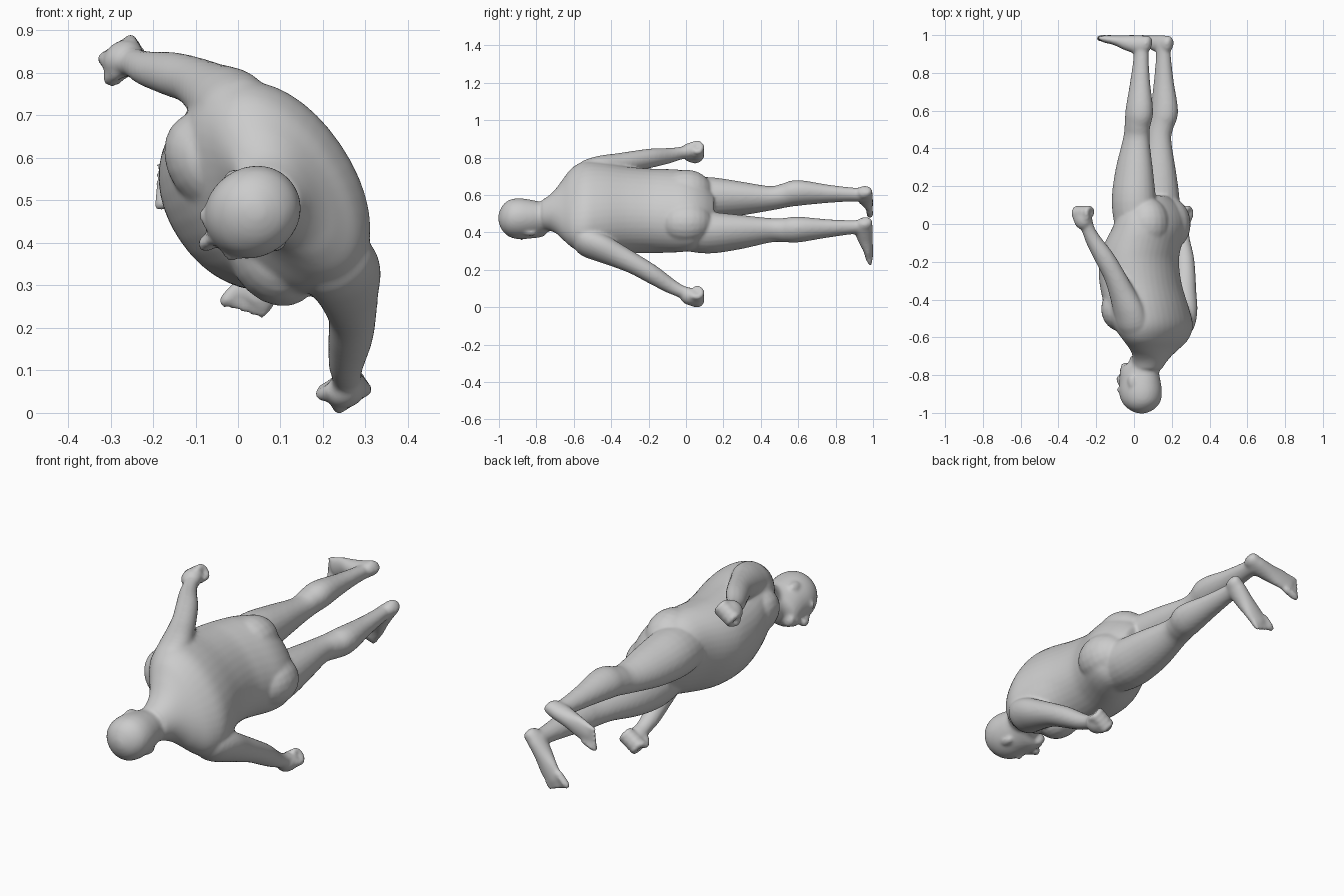
import bpy, bmesh, math
from mathutils import Vector, Matrix

# Body frame: s = sideways, f = forwards, h = height above the soles.
SIDE = Vector((0.56, 0, -0.83)).normalized()
FRONT = Vector((-0.83, 0, -0.56)).normalized()
ORIGIN = Vector((0.09, 1.0, 0.51))


def P(s, f, h):
    return ORIGIN + SIDE * s + FRONT * f + Vector((0, -h, 0))


UP = Vector((0, -1, 0))
bm = bmesh.new()


def smooth_rows(rows, n=4):
    """Catmull-Rom interpolation of any rows of numbers."""
    out = []
    for i in range(len(rows) - 1):
        a, b = rows[max(i - 1, 0)], rows[i]
        c, d = rows[i + 1], rows[min(i + 2, len(rows) - 1)]
        for k in range(n):
            t = k / n
            out.append([0.5 * (2*q + (r-p)*t + (2*p-5*q+4*r-u)*t*t + (3*q-p-3*r+u)*t**3)
                        for p, q, r, u in zip(a, b, c, d)])
    return out + [list(rows[-1])]


def skin(rings):
    """Closed loft through rings of points."""
    rings = [[bm.verts.new(p) for p in r] for r in rings]
    faces = [bm.faces.new(rings[0]), bm.faces.new(rings[-1][::-1])]
    n = len(rings[0])
    for a, b in zip(rings, rings[1:]):
        for i in range(n):
            j = (i + 1) % n
            faces.append(bm.faces.new((a[j], a[i], b[i], b[j])))
    bmesh.ops.recalc_face_normals(bm, faces=faces)


def trunk(rows, power=2.0, n=40):
    """Level rings from height, half width, front and back depth, sideways shift."""
    rings = []
    for h, w, f, b, shift in smooth_rows(rows):
        ring = []
        for i in range(n):
            c, s = math.cos(2*math.pi*i/n), math.sin(2*math.pi*i/n)
            x = math.copysign(abs(c) ** (2/power), c) * w + shift
            y = math.copysign(abs(s) ** (2/power), s) * (f + b) / 2 + (f - b) / 2
            ring.append(P(x, y, h))
        rings.append(ring)
    skin(rings)


def limb(rows, side=1, ref=FRONT, n=24):
    """Tube from s, f, h, radius along ref, radius across."""
    rows = smooth_rows(rows)
    pts = [P(r[0] * side, r[1], r[2]) for r in rows]
    rings = []
    for i, (p, r) in enumerate(zip(pts, rows)):
        t = (pts[min(i + 1, len(pts) - 1)] - pts[max(i - 1, 0)]).normalized()
        u = (ref - t * ref.dot(t)).normalized()
        v = t.cross(u)
        rings.append([p + u * r[3] * math.cos(2*math.pi*k/n) + v * r[4] * math.sin(2*math.pi*k/n)
                      for k in range(n)])
    skin(rings)


def blob(s, f, h, rs, rf, rh):
    """Ellipsoid aligned with the body frame."""
    m = Matrix((SIDE * rs, -FRONT * rf, UP * rh)).transposed().to_4x4()
    m.translation = P(s, f, h)
    bmesh.ops.create_uvsphere(bm, u_segments=20, v_segments=12, radius=1, matrix=m)


# Torso with a heavy belly, leaning slightly to one side at the waist
trunk([(.85, .10, .08, .08, 0), (.9, .18, .12, .125, 0), (.96, .222, .15, .155, 0),
       (1.03, .235, .18, .165, -.01), (1.12, .235, .225, .152, -.03), (1.2, .235, .245, .145, -.04),
       (1.32, .242, .24, .16, -.038), (1.45, .265, .2, .187, -.025), (1.54, .272, .15, .192, -.012),
       (1.61, .238, .10, .163, -.005), (1.66, .178, .08, .123, 0), (1.695, .13, .082, .098, 0),
       (1.73, .097, .1, .076, 0), (1.77, .078, .11, .05, 0)], 2.1)
# Head
trunk([(1.70, .08, .115, .06, 0), (1.735, .08, .13, .05, 0), (1.76, .083, .175, .04, 0),
       (1.79, .09, .183, .035, 0), (1.83, .098, .182, .042, 0), (1.89, .105, .183, .049, 0),
       (1.94, .098, .167, .04, 0), (1.975, .075, .135, .012, 0), (1.995, .042, .1, -.022, 0),
       (2.003, .015, .07, -.045, 0)], 2.05)
# Nose, lips and chin
limb([(0, .178, 1.875, .012, .012), (0, .192, 1.845, .016, .014), (0, .2, 1.82, .02, .02),
      (0, .19, 1.81, .012, .02)])
blob(0, .178, 1.787, .032, .016, .008)
blob(0, .178, 1.774, .028, .016, .008)
blob(0, .16, 1.752, .035, .025, .018)

for side in (-1, 1):
    # Brow and ear
    blob(side * .042, .168, 1.878, .034, .014, .01)
    blob(side * .101, .06, 1.835, .01, .02, .034)
    # Chest and buttock
    blob(side * .13 - .02, .085, 1.45, .13, .1, .12)
    blob(side * .1, -.045, 1.0, .118, .117, .14)
    # Leg
    limb([(.105, .025, 1.02, .115, .1), (.112, .034, .88, .122, .107), (.108, .034, .72, .106, .087),
          (.103, .024, .55, .074, .061), (.112, .01, .47, .071, .062), (.118, -.005, .4, .077, .065),
          (.112, -.006, .25, .056, .047), (.106, -.008, .12, .042, .036),
          (.103, -.008, .05, .042, .036)], side)
    # Foot
    limb([(.096, -.066, .035, .018, .016), (.098, -.05, .037, .036, .032),
          (.107, -.01, .05, .05, .038), (.13, .06, .042, .042, .042),
          (.152, .125, .027, .027, .05), (.17, .185, .02, .02, .048)], side, UP)
    # Toes
    for k in range(5):
        a = -.036 + k * .018
        r = .018 if k == 0 else .013
        tip = .25 - .014 * k
        limb([(.16 + a, .16 - .3 * a, .018, r, r), (.172 + a, tip - .02, .017, r, r),
              (.178 + a, tip, .014, r * .6, r * .6)], side, UP, 10)
    # Arm
    limb([(.16, -.025, 1.57, .075, .05), (.213, -.03, 1.535, .09, .07),
          (.25, -.028, 1.46, .088, .07), (.294, -.01, 1.36, .07, .061),
          (.335, .01, 1.27, .058, .053), (.376, .043, 1.18, .054, .049),
          (.418, .083, 1.09, .043, .04), (.445, .1, 1.03, .036, .033),
          (.458, .11, .985, .042, .034)], side)
    # Fist with curled fingers and thumb
    blob(side * .47, .118, .972, .042, .052, .058)
    for k in range(4):
        f = .08 + k * .025
        limb([(.488, f, .97, .015, .016), (.494, f, .934, .016, .017), (.472, f, .918, .016, .017),
              (.444, f, .927, .016, .016), (.44, f, .955, .014, .014)], side, FRONT, 10)
    limb([(.452, .145, 1.0, .018, .018), (.448, .17, .965, .018, .018),
          (.436, .16, .935, .014, .014)], side, SIDE, 10)

# Fuse all parts into one smooth skin
mesh = bpy.data.meshes.new("body")
bm.to_mesh(mesh)
bm.free()
body = bpy.data.objects.new("body", mesh)
bpy.context.collection.objects.link(body)
fuse = body.modifiers.new("fuse", 'REMESH')
fuse.mode = 'VOXEL'
fuse.voxel_size = 0.008
fuse.use_smooth_shade = True
soften = body.modifiers.new("soften", 'SMOOTH')
soften.factor = 0.5
soften.iterations = 8
